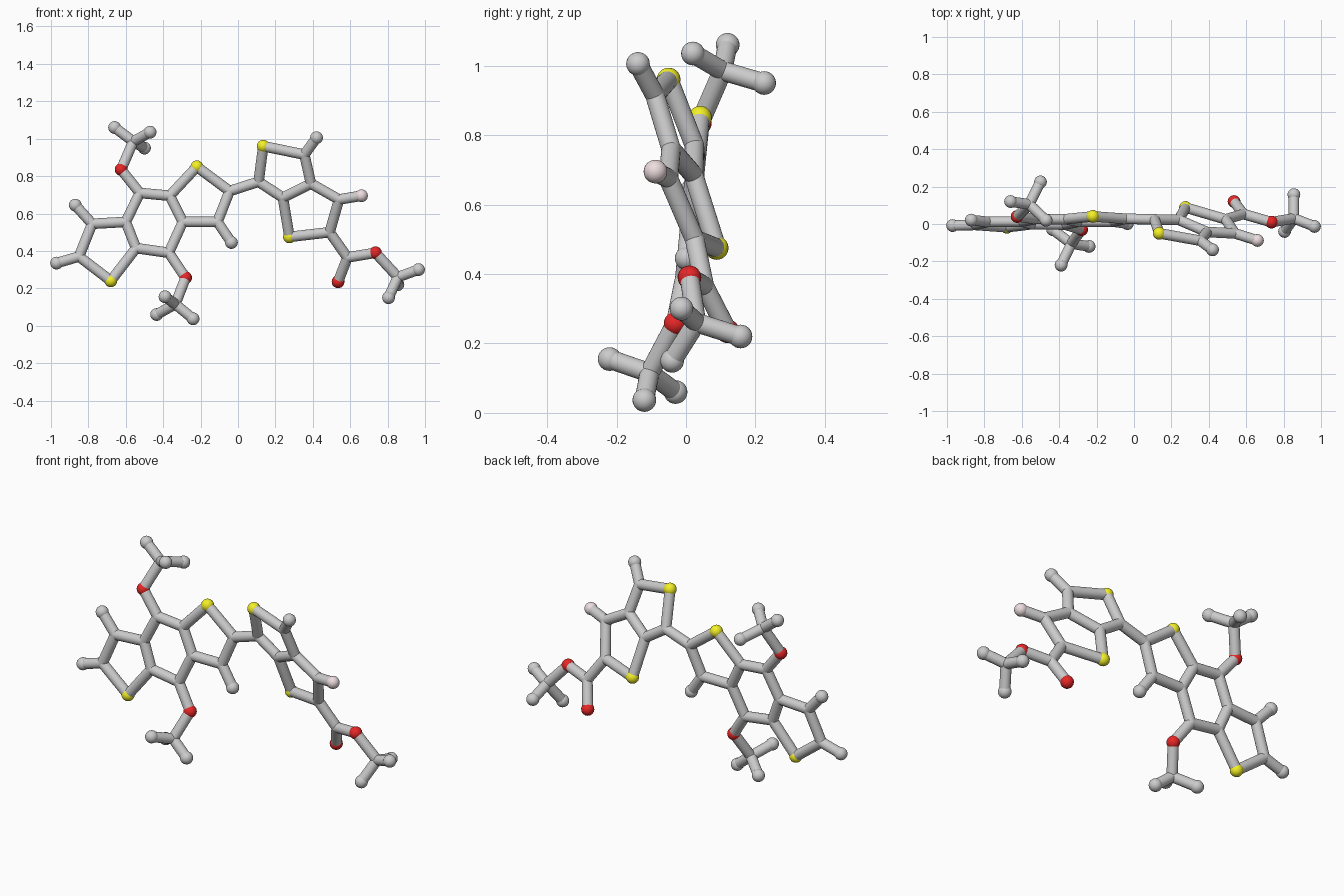
import bpy
from mathutils import Vector

if "Cube" in bpy.data.objects:
    bpy.data.objects.remove(bpy.data.objects["Cube"])

STICK, BALL = 0.028, 0.034


def material(name, rgb):
    m = bpy.data.materials.new(name)
    m.diffuse_color = (*rgb, 1)
    m.use_nodes = True
    m.node_tree.nodes["Principled BSDF"].inputs["Base Color"].default_value = m.diffuse_color
    return m


MATS = {'S': material('yellow', (0.9, 0.87, 0.02)),
        'O': material('red', (0.8, 0.02, 0.02)),
        'F': material('pale_pink', (0.85, 0.72, 0.74))}


def left_plane(x, z):
    return 0.012 + 0.095 * (z - 0.55)


def right_plane(x, z):
    return -0.05 - 0.253 * (x - 0.135) - 0.358 * (z - 0.96)


# Flat ring systems: x, z per joint, depth comes from the tilted plane
left_rings = {
    'E1': (-.87, .645), 'C1': (-.78, .545), 'C2': (-.85, .37), 'E2': (-.97, .335),
    'S1': (-.68, .24), 'C3': (-.545, .415), 'C4': (-.60, .555), 'C5': (-.525, .71),
    'C6': (-.365, .695), 'C7': (-.295, .555), 'C8': (-.37, .39), 'S2': (-.22, .85),
    'C9': (-.045, .72), 'C10': (-.11, .555), 'E3': (-.035, .445)}
right_rings = {
    'C11': (.11, .77), 'S3': (.135, .96), 'C12': (.355, .915), 'E4': (.42, 1.005),
    'C13': (.39, .76), 'C14': (.24, .685), 'S4': (.275, .475), 'C15': (.49, .50),
    'C16': (.54, .675), 'F1': (.66, .695)}
# Side branches, full coordinates
branches = {
    'O1': (-.625, .04, .835), 'C20': (-.56, .105, .985), 'E5': (-.66, .12, 1.06),
    'E6': (-.47, .02, 1.035), 'E7': (-.50, .225, .95),
    'O2': (-.28, -.03, .257), 'C21': (-.335, -.105, .115), 'E8': (-.435, -.03, .06),
    'E9': (-.24, -.12, .037), 'E10': (-.39, -.22, .155),
    'C22': (.585, .053, .365), 'O3': (.535, .12, .235), 'O4': (.735, .01, .39),
    'C23': (.855, .03, .26), 'E11': (.965, -.013, .30), 'E12': (.805, -.04, .15),
    'E13': (.855, .157, .22)}

atoms = {k: Vector((x, left_plane(x, z), z)) for k, (x, z) in left_rings.items()}
atoms.update({k: Vector((x, right_plane(x, z), z)) for k, (x, z) in right_rings.items()})
atoms.update({k: Vector(p) for k, p in branches.items()})

# Each chain is a run of joints linked by sticks
chains = """E1 C1 C2 S1 C3 C4 C1
C2 E2
C4 C5 C6 C7 C8 C3
C6 S2 C9 C10 C7
C10 E3
C5 O1 C20 E5
E6 C20 E7
C8 O2 C21 E8
E9 C21 E10
C9 C11 S3 C12 C13 C14 C11
C12 E4
C14 S4 C15 C16 C13
C16 F1
C15 C22 O3
C22 O4 C23 E11
E12 C23 E13"""

LABEL = {'C': 'joint', 'E': 'end_ball', 'S': 'yellow_ball', 'O': 'red_ball', 'F': 'pink_ball'}


def finish(name, mat=None):
    ob = bpy.context.object
    ob.name = name
    if mat:
        ob.data.materials.append(mat)
    bpy.ops.object.shade_smooth_by_angle()


# Balls
for key, p in atoms.items():
    r = STICK if key[0] == 'C' else BALL
    bpy.ops.mesh.primitive_uv_sphere_add(segments=24, ring_count=16, radius=r, location=p)
    finish(f"{LABEL[key[0]]}_{key[1:]}", MATS.get(key[0]))

# Sticks
for chain in chains.splitlines():
    run = chain.split()
    for a, b in zip(run, run[1:]):
        d = atoms[b] - atoms[a]
        bpy.ops.mesh.primitive_cylinder_add(
            vertices=24, radius=STICK, depth=d.length, end_fill_type='NOTHING',
            location=(atoms[a] + atoms[b]) / 2,
            rotation=d.to_track_quat('Z', 'Y').to_euler())
        finish(f"stick_{a}_{b}".lower())
